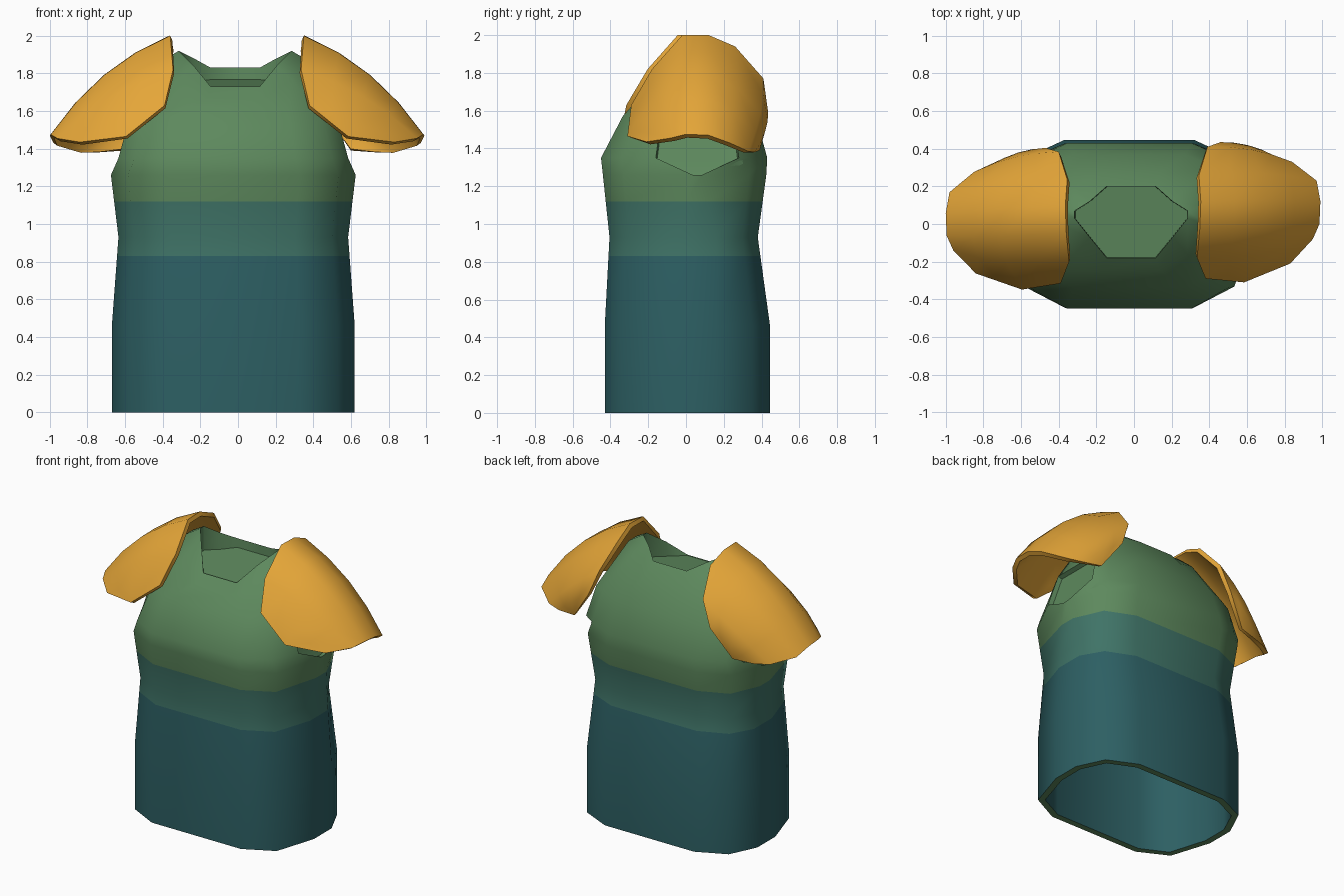
import bpy, bmesh, math
from mathutils import Vector

if "Cube" in bpy.data.objects:
    bpy.data.objects.remove(bpy.data.objects["Cube"])


def material(name, rgb):
    m = bpy.data.materials.new(name)
    m.diffuse_color = (*rgb, 1)
    m.use_nodes = True
    m.node_tree.nodes["Principled BSDF"].inputs["Base Color"].default_value = m.diffuse_color
    return m


teal = material("deep_teal", (0.026, 0.115, 0.125))
sea = material("sea_green", (0.050, 0.172, 0.135))
green = material("leaf_green", (0.110, 0.250, 0.110))
gold = material("gold", (0.78, 0.38, 0.04))


def finish(bm, name, mats, thickness):
    me = bpy.data.meshes.new(name)
    bm.to_mesh(me)
    bm.free()
    ob = bpy.data.objects.new(name, me)
    bpy.context.collection.objects.link(ob)
    for m in mats:
        me.materials.append(m)
    bpy.ops.object.select_all(action='DESELECT')
    ob.select_set(True)
    bpy.context.view_layer.objects.active = ob
    s = ob.modifiers.new("Thickness", 'SOLIDIFY')
    s.thickness = thickness
    s.offset = -1
    s.material_offset_rim = len(mats) - 1   # hem takes the last colour
    bpy.ops.object.modifier_apply(modifier=s.name)
    bpy.ops.object.shade_smooth_by_angle(angle=math.radians(58))
    return ob


# Tunic: twelve-sided rings lofted upwards
CX = -0.025
YM = 0.03
YS = 0.06


def ring(z, X, f, b, w):
    half = [(0.54, f), (0.86, YM + 0.77 * (f - YM)), (1, YS - w),
            (1, YS + w), (0.86, YM + 0.77 * (b - YM)), (0.54, b)]
    pts = [(X * x, y) for x, y in half]
    pts += [(-x, y) for x, y in reversed(pts)]
    return [(x + CX, y, z) for x, y in pts]


def collar_ring(pts):
    pts = pts + [(-x, y, z) for x, y, z in reversed(pts)]
    return [(x + CX + 0.01, y, z) for x, y, z in pts]


rings = [ring(*r) for r in [
    (0.00, 0.645, -0.43, 0.445, 0.10),
    (0.46, 0.645, -0.43, 0.445, 0.10),
    (0.93, 0.61, -0.405, 0.38, 0.10),
    (1.26, 0.65, -0.44, 0.425, 0.025),
    (1.35, 0.61, -0.45, 0.43, 0.22),
    (1.57, 0.55, -0.335, 0.37, 0.19)]]

# Shoulder slope, neck rim, then a sunken floor inside it
rings.append(collar_ring([(0.15, -0.245, 1.67), (0.30, -0.16, 1.77), (0.40, 0.0, 1.86),
                          (0.40, 0.09, 1.86), (0.30, 0.20, 1.81), (0.15, 0.27, 1.74)]))
neck = collar_ring([(0.13, -0.18, 1.73), (0.22, -0.07, 1.84), (0.30, 0.03, 1.92),
                    (0.30, 0.07, 1.92), (0.22, 0.12, 1.88), (0.13, 0.20, 1.83)])
rings.append(neck)
rings.append([(x * 0.99, y * 0.99, 1.745 + 0.11 * y) for x, y, z in neck])

bm = bmesh.new()
loops = [[bm.verts.new(p) for p in r] for r in rings]
for a, b in zip(loops, loops[1:]):
    for i in range(12):
        j = (i + 1) % 12
        bm.faces.new((a[i], a[j], b[j], b[i]))
bm.faces.new(loops[-1])
bm.normal_update()

# Recessed armholes
for side in (-1, 1):
    arm = [f for f in bm.faces
           if abs(f.normal.x) > 0.7 and side * f.normal.x > 0
           and 1.26 < f.calc_center_median().z < 1.56
           and abs(f.calc_center_median().x) > 0.5
           and abs(f.calc_center_median().y - YS) < 0.04]
    bmesh.ops.inset_region(bm, faces=arm, thickness=0.008, depth=-0.03)

# Colour bands by height
for z in (0.83, 1.12):
    bmesh.ops.bisect_plane(bm, geom=bm.verts[:] + bm.edges[:] + bm.faces[:],
                           plane_co=(0, 0, z), plane_no=(0, 0, 1))
for f in bm.faces:
    z = f.calc_center_median().z
    f.material_index = 0 if z < 0.83 else 1 if z < 1.12 else 2
finish(bm, "tunic", [teal, sea, green], 0.045)

# Shoulder guards: bulged shell between an inner edge and an outer rim
inner = [(0.585, -0.31, 1.465), (0.38, -0.29, 1.63), (0.335, -0.18, 1.82),
         (0.35, -0.02, 2.00), (0.355, 0.12, 2.00), (0.345, 0.26, 1.94),
         (0.39, 0.41, 1.77), (0.46, 0.435, 1.59), (0.60, 0.39, 1.39)]
outer = [(0.585, -0.31, 1.465), (0.83, -0.21, 1.435), (0.95, -0.08, 1.455),
         (0.985, 0.0, 1.475), (0.99, 0.12, 1.47), (0.97, 0.23, 1.43),
         (0.84, 0.33, 1.385), (0.74, 0.365, 1.38), (0.60, 0.39, 1.39)]
bulge = [0, 0.02, 0.055, 0.065, 0.065, 0.05, 0.03, 0.02, 0]
core = Vector((0.5, 0.06, 1.4))


def shoulder_guard(name, side, dx, dy, skew):
    bm = bmesh.new()
    rows = []
    for k in range(5):
        t = k / 4
        row = []
        for a, b, h in zip(inner, outer, bulge):
            a, b = Vector(a), Vector(b)
            out = ((a + b) / 2 - core).normalized()
            p = a.lerp(b, t) + out * h * 4 * t * (1 - t)
            row.append(bm.verts.new((side * p.x + dx,
                                     p.y + dy + skew * (p.x - 0.5), p.z)))
        rows.append(row)
    for a, b in zip(rows, rows[1:]):
        for i in range(len(inner) - 1):
            q = (a[i], b[i], b[i + 1], a[i + 1])
            bm.faces.new(q if side > 0 else q[::-1])
    bmesh.ops.remove_doubles(bm, verts=bm.verts[:], dist=0.001)
    bm.normal_update()
    c = Vector((side * core.x, core.y, core.z))
    if sum(f.normal.dot(f.calc_center_median() - c) for f in bm.faces) < 0:
        bmesh.ops.reverse_faces(bm, faces=bm.faces[:])
    finish(bm, name, [gold], 0.03)


shoulder_guard("right_shoulder_guard", 1, 0, 0, 0)
shoulder_guard("left_shoulder_guard", -1, -0.01, -0.033, -0.06)
